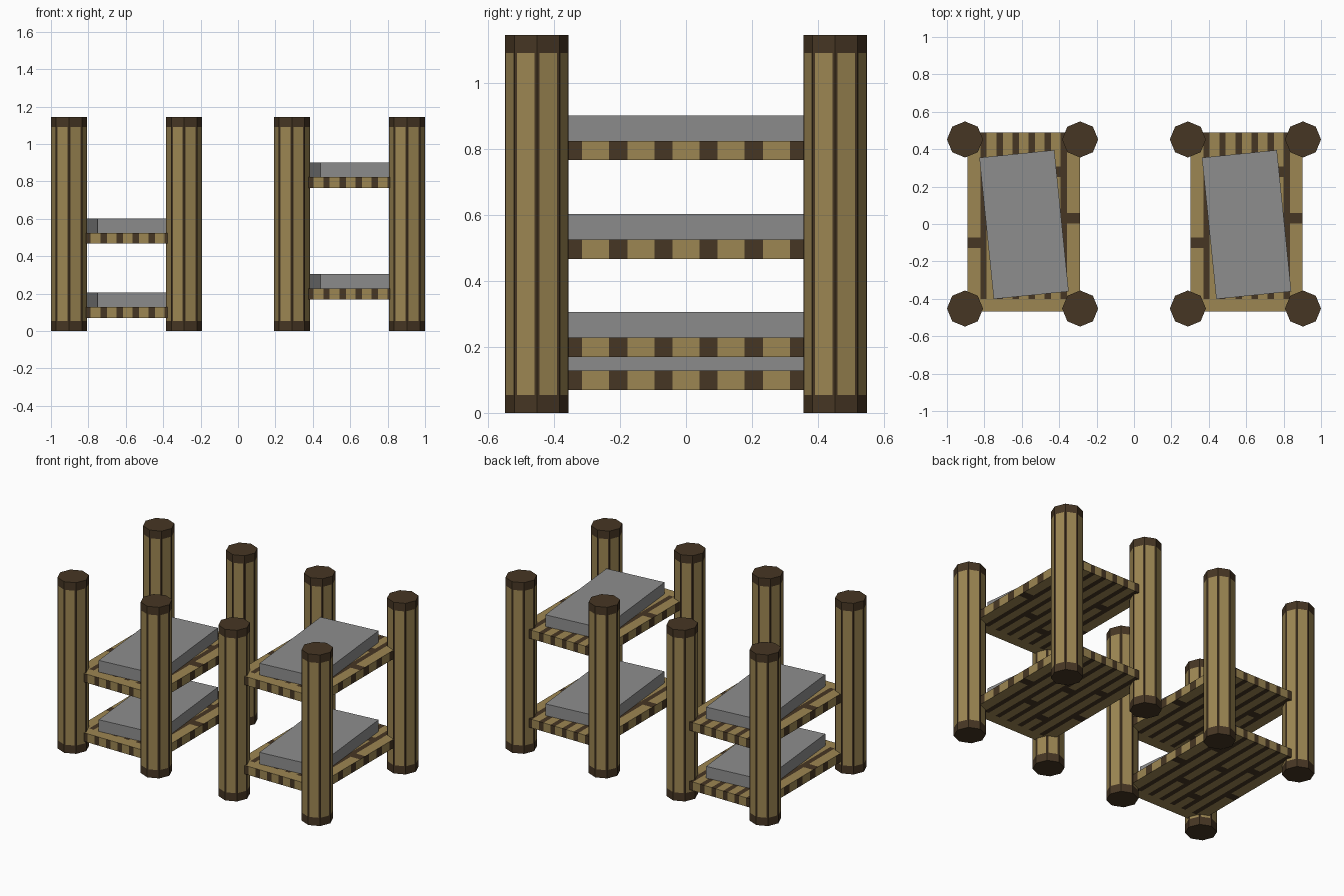
import bpy, bmesh, math
from mathutils import Vector, Matrix

if "Cube" in bpy.data.objects:
    bpy.data.objects.remove(bpy.data.objects["Cube"])


def material(name, color):
    m = bpy.data.materials.new(name)
    m.diffuse_color = (*color, 1)
    m.use_nodes = True
    m.node_tree.nodes["Principled BSDF"].inputs["Base Color"].default_value = m.diffuse_color
    return m


LIGHT = material("light wood", (0.335, 0.24, 0.085))
DARK = material("dark wood", (0.062, 0.037, 0.017))
GREY = material("grey cloth", (0.27, 0.27, 0.27))


def finish(bm, name, mats, loc=(0, 0, 0)):
    bm.normal_update()
    me = bpy.data.meshes.new(name)
    bm.to_mesh(me)
    bm.free()
    for m in mats:
        me.materials.append(m)
    ob = bpy.data.objects.new(name, me)
    ob.location = loc
    bpy.context.collection.objects.link(ob)
    return ob


def cut(bm, co, no):
    bmesh.ops.bisect_plane(bm, geom=bm.verts[:] + bm.edges[:] + bm.faces[:],
                           plane_co=co, plane_no=no)


def box(sx, sy, sz):
    bm = bmesh.new()
    bmesh.ops.create_cube(bm, size=1, matrix=Matrix.Diagonal((sx, sy, sz, 1)))
    return bm


# Octagonal post: dark ends and edges, light panel on every side
POST_H, POST_R = 1.145, 0.0965


def post(name, x, y):
    bm = bmesh.new()
    bmesh.ops.create_cone(bm, cap_ends=True, segments=8, radius1=POST_R, radius2=POST_R,
                          depth=POST_H, matrix=Matrix.Translation((0, 0, POST_H / 2)))
    for z in (0.046, POST_H - 0.046):
        cut(bm, (0, 0, z), (0, 0, 1))
    bm.normal_update()
    sides = [f for f in bm.faces
             if abs(f.normal.z) < 0.5 and abs(f.calc_center_median().z - POST_H / 2) < 0.1]
    for f in bm.faces:
        f.material_index = 1
    bmesh.ops.inset_individual(bm, faces=sides, thickness=0.012)
    for f in sides:
        f.material_index = 0
    finish(bm, name, (LIGHT, DARK), (x, y, 0))


# Plank deck: light boards, dark gaps, staggered board ends, striped rims
DECK_X, DECK_Y, DECK_Z = 0.6, 0.957, 0.058
PITCH, GAP = DECK_X / 7, 0.034
RIM, RIM_GAP = 0.137, 0.055
ENDS = (-0.11, 0.2, -0.25, 0.1, -0.15, 0.27, 0.02)


def deck(name, x, z):
    bm = box(DECK_X, DECK_Y, DECK_Z)
    gaps = [(i - 3) * PITCH for i in (0.5, 1.5, 2.5, 3.5, 4.5, 5.5)]
    rims = [(k + 0.5) * RIM - 0.01 for k in range(-3, 3)]
    for g in gaps:
        for s in (-1, 1):
            cut(bm, (g + s * GAP / 2, 0, 0), (1, 0, 0))
    for y in ([r + s * RIM_GAP / 2 for r in rims for s in (-1, 1)]
              + [e + s * 0.028 for e in ENDS for s in (-1, 1)] + [-0.41]):
        cut(bm, (0, y, 0), (0, 1, 0))
    bm.normal_update()
    for f in bm.faces:
        c, n = f.calc_center_median(), f.normal
        in_gap = any(abs(c.x - g) < GAP / 2 for g in gaps)
        in_rim = any(abs(c.y - r) < RIM_GAP / 2 for r in rims)
        if abs(n.x) > 0.5:
            dark = in_rim
        elif abs(n.y) > 0.5:
            dark = in_gap
        else:
            board = min(6, max(0, int((c.x + DECK_X / 2) / PITCH)))
            dark = (in_gap and c.y > -0.41) or abs(c.y - ENDS[board]) < 0.028
        f.material_index = int(dark)
    finish(bm, name, (LIGHT, DARK), (x, 0.01, z + DECK_Z / 2))


# Mattress lying slightly askew on its deck
def mattress(name, x, z):
    ob = finish(box(0.403, 0.76, 0.078), name, (GREY,), (x, -0.003, z + 0.039))
    ob.rotation_euler.z = math.radians(5.8)


# Two bunk beds with different deck heights
for side, sx, levels in (("left", -1, (0.07, 0.467)), ("right", 1, (0.17, 0.766))):
    for col, px in (("outer", 0.9035), ("inner", 0.288)):
        for row, py in (("front", -0.452), ("back", 0.452)):
            post(f"{side}_{row}_{col}_post", sx * px, py)
    mid = sx * 0.597
    for tier, z in zip(("lower", "upper"), levels):
        deck(f"{side}_{tier}_deck", sx * 0.59 if sx < 0 else 0.602, z)
        mattress(f"{side}_{tier}_mattress", -0.588 if sx < 0 else 0.602, z + DECK_Z)
